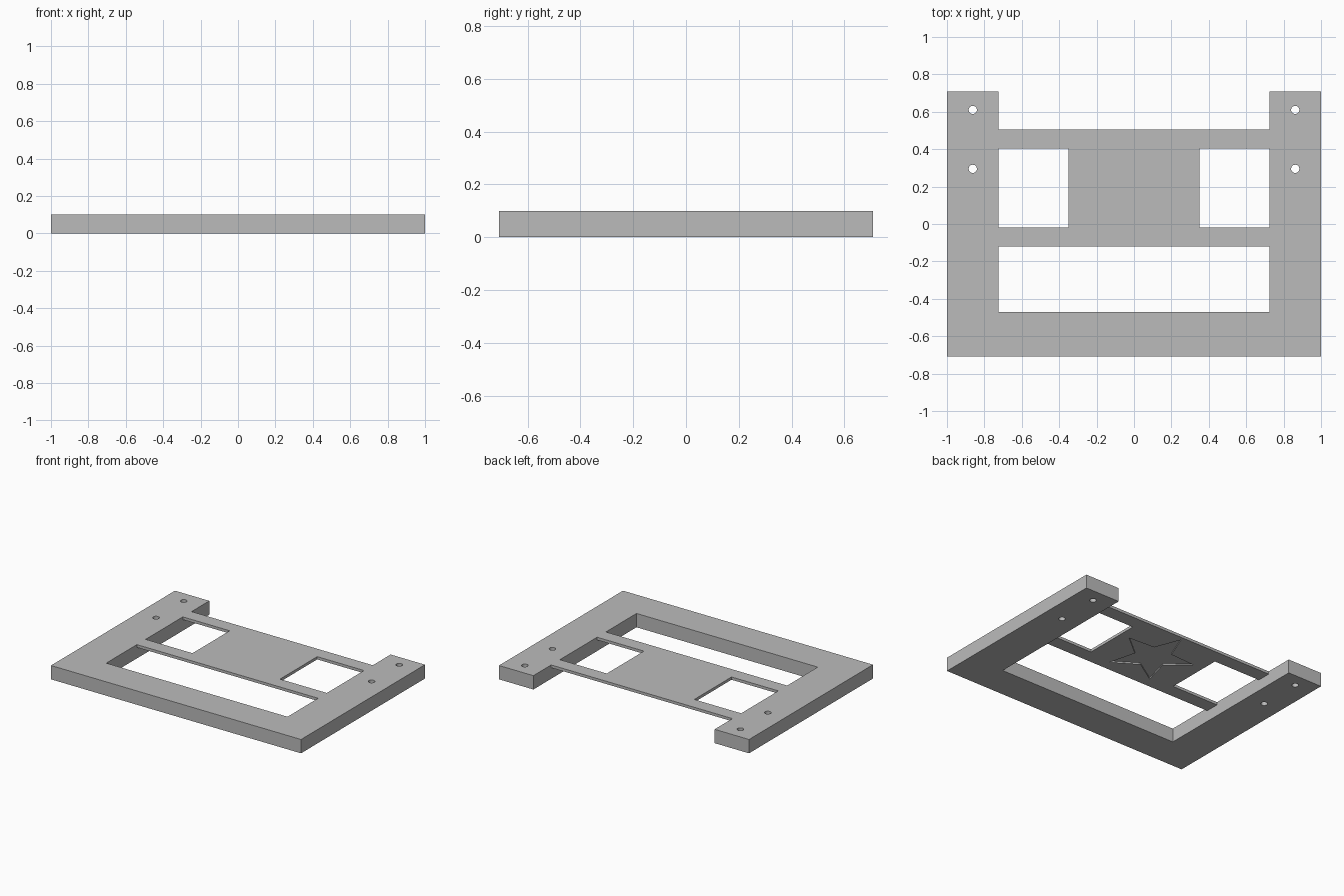
import bpy, bmesh, math

cube = bpy.data.objects.get("Cube")
if cube:
    bpy.data.objects.remove(cube, do_unlink=True)

gray = bpy.data.materials.new("plain gray")
gray.use_nodes = True
colour = (0.5, 0.5, 0.5, 1)
gray.diffuse_color = colour
gray.node_tree.nodes["Principled BSDF"].inputs["Base Color"].default_value = colour

HEIGHT = 0.1
WEB_Z = 0.08       # underside of the thin web
INNER = 0.725      # half width between the side arms
BACK = 0.708


def prism(name, outline, z0, z1):
    """Extrude a closed xy outline from z0 to z1."""
    bm = bmesh.new()
    face = bm.faces.new([bm.verts.new((x, y, z0)) for x, y in outline])
    top = bmesh.ops.extrude_face_region(bm, geom=[face])["geom"]
    verts = [v for v in top if isinstance(v, bmesh.types.BMVert)]
    bmesh.ops.translate(bm, verts=verts, vec=(0, 0, z1 - z0))
    bmesh.ops.recalc_face_normals(bm, faces=bm.faces)
    mesh = bpy.data.meshes.new(name)
    bm.to_mesh(mesh)
    bm.free()
    mesh.materials.append(gray)
    obj = bpy.data.objects.new(name, mesh)
    bpy.context.collection.objects.link(obj)
    return obj


def rect(x0, x1, y0, y1):
    return [(x0, y0), (x1, y0), (x1, y1), (x0, y1)]


def ring(cx, cy, radii, count):
    """Points around a centre, cycling through the radii, first one at +y."""
    pts = []
    for i in range(count):
        a = math.pi / 2 + math.tau * i / count
        r = radii[i % len(radii)]
        pts.append((cx + r * math.cos(a), cy + r * math.sin(a)))
    return pts


def combine(target, other, operation):
    mod = target.modifiers.new(other.name, 'BOOLEAN')
    mod.operation = operation
    mod.solver = 'EXACT'
    mod.object = other
    other.hide_render = True
    bpy.context.view_layer.objects.active = target
    bpy.ops.object.modifier_apply(modifier=mod.name)
    bpy.data.objects.remove(other, do_unlink=True)


# U-shaped frame: front bar and two side arms
half = [(INNER, -0.47), (INNER, BACK), (1, BACK), (1, -BACK)]
frame = prism("mounting_frame", half + [(-x, y) for x, y in reversed(half)], 0, HEIGHT)

# Thin web across the arms: two rails and a centre panel
half_web = [(INNER, -0.12), (INNER, -0.02), (0.35, -0.02),
            (0.35, 0.405), (INNER, 0.405), (INNER, 0.505)]
web = prism("web", half_web + [(-x, y) for x, y in reversed(half_web)], WEB_Z, HEIGHT)

# Shallow star recess under the centre panel
star = prism("star_cutter", ring(0, 0.19, (0.29, 0.125), 10), 0, WEB_Z + 0.01)
combine(web, star, 'DIFFERENCE')
combine(frame, web, 'UNION')

# Screw holes through the arms
for side in (-1, 1):
    for y in (0.61, 0.295):
        hole = prism("hole_cutter", ring(side * 0.862, y, (0.022,), 24), -0.1, 0.2)
        combine(frame, hole, 'DIFFERENCE')

# Clean coplanar seams and keep the edges crisp
bm = bmesh.new()
bm.from_mesh(frame.data)
bmesh.ops.remove_doubles(bm, verts=bm.verts, dist=0.0001)
bmesh.ops.dissolve_limit(bm, angle_limit=0.01, verts=bm.verts, edges=bm.edges)
bm.to_mesh(frame.data)
bm.free()
frame.select_set(True)
bpy.context.view_layer.objects.active = frame
bpy.ops.object.shade_smooth_by_angle(angle=math.radians(30))
